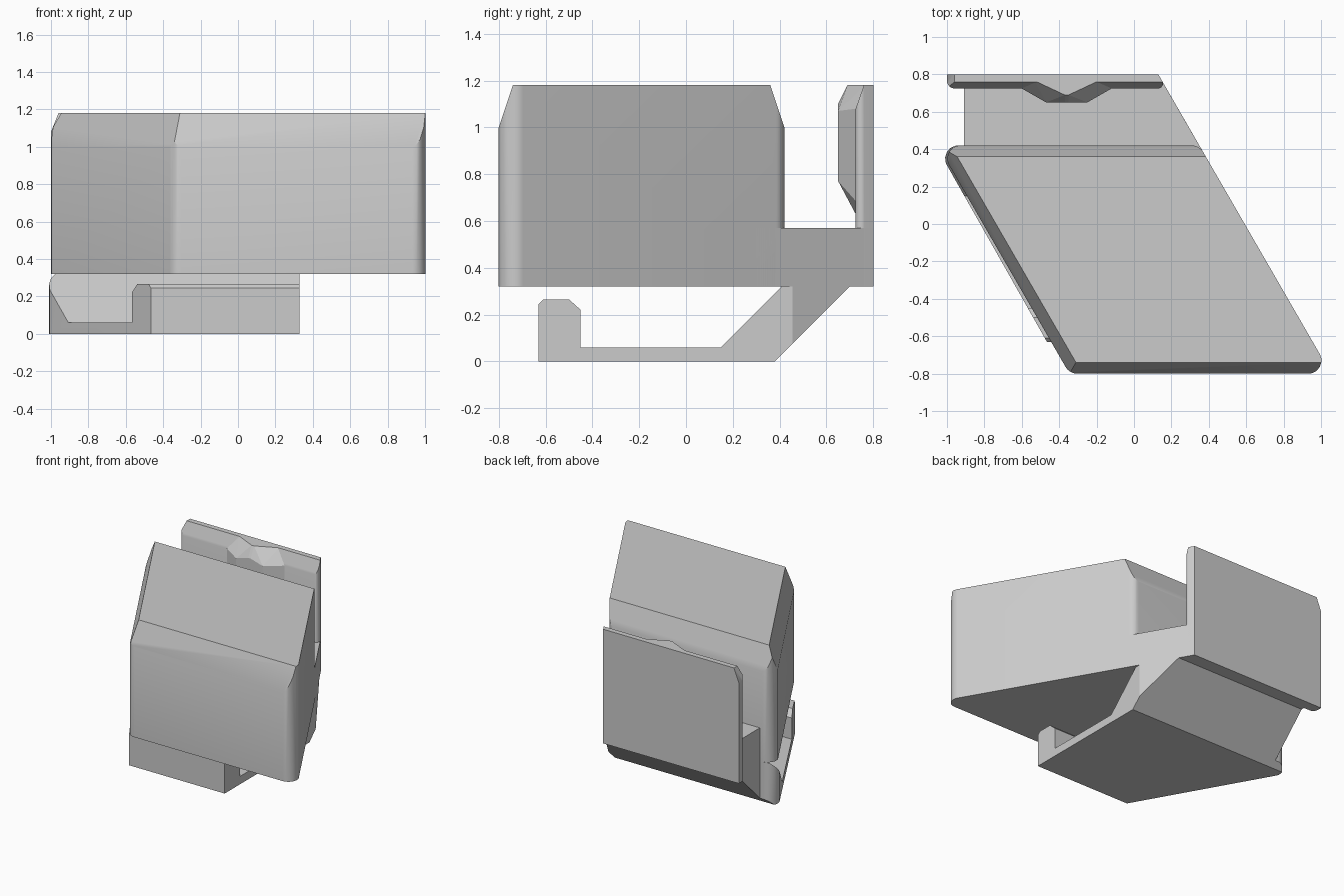
import bpy, bmesh, math
from mathutils import Vector

old = bpy.data.objects.get("Cube")
if old:
    bpy.data.objects.remove(old, do_unlink=True)

grey = bpy.data.materials.new("plain grey")
grey.use_nodes = True
grey.diffuse_color = (0.6, 0.6, 0.6, 1)
grey.node_tree.nodes["Principled BSDF"].inputs["Base Color"].default_value = (0.6, 0.6, 0.6, 1)

SLOPE = math.tan(math.radians(30))


def right_x(y):
    """Slanted right-hand wall shared by the block, bridge and plate."""
    return 0.13 + (0.8 - y) * SLOPE


def left_x(y):
    """Slanted left-hand wall of the block."""
    return -0.345 - (y + 0.8) * SLOPE


def rounded(corners, steps=8):
    """Plan outline from (x, y, radius) corners."""
    out = []
    for i, (x, y, r) in enumerate(corners):
        p = Vector((x, y))
        if not r:
            out.append(p)
            continue
        a = (Vector(corners[i - 1][:2]) - p).normalized()
        b = (Vector(corners[(i + 1) % len(corners)][:2]) - p).normalized()
        half = a.angle(b) / 2
        centre = p + (a + b).normalized() * r / math.sin(half)
        start = p + a * r / math.tan(half) - centre
        end = p + b * r / math.tan(half) - centre
        for k in range(steps + 1):
            t = k / steps
            out.append(centre + (start * (1 - t) + end * t).normalized() * r)
    return out


def finish(bm, name):
    bmesh.ops.recalc_face_normals(bm, faces=bm.faces)
    mesh = bpy.data.meshes.new(name)
    bm.to_mesh(mesh)
    bm.free()
    mesh.materials.append(grey)
    obj = bpy.data.objects.new(name, mesh)
    bpy.context.collection.objects.link(obj)
    return obj


def prism(points, direction):
    """Solid made by sweeping a flat outline along a direction."""
    bm = bmesh.new()
    face = bm.faces.new([bm.verts.new(p) for p in points])
    grown = bmesh.ops.extrude_face_region(bm, geom=[face])["geom"]
    verts = [v for v in grown if isinstance(v, bmesh.types.BMVert)]
    bmesh.ops.translate(bm, verts=verts, vec=direction)
    return bm


def plan_prism(outline, low, high):
    return prism([(p[0], p[1], low) for p in outline], (0, 0, high - low))


def chamfer(bm, point, normal):
    """Slice off everything beyond a plane and close the cut."""
    cut = bmesh.ops.bisect_plane(
        bm, geom=bm.verts[:] + bm.edges[:] + bm.faces[:],
        plane_co=point, plane_no=normal, clear_outer=True)["geom_cut"]
    edges = [e for e in cut if isinstance(e, bmesh.types.BMEdge)]
    bmesh.ops.edgeloop_fill(bm, edges=edges)


def smooth(obj):
    bpy.ops.object.select_all(action="DESELECT")
    obj.select_set(True)
    bpy.context.view_layer.objects.active = obj
    bpy.ops.object.shade_smooth_by_angle(angle=math.radians(25))


# Main block: rounded parallelogram with sloped front, back and left top edges
R = 0.07
bm = plan_prism(rounded([
    (left_x(-0.8), -0.8, R), (right_x(-0.8), -0.8, R),
    (right_x(0.42), 0.42, R), (left_x(0.42), 0.42, R)]), 0.32, 1.18)
chamfer(bm, (0, -0.8, 1.0), (0, -3, 1))
chamfer(bm, (0, 0.42, 1.0), (0, 3, 1))
chamfer(bm, (left_x(0), 0, 1.0),
        (-3 * math.cos(math.pi / 6), -3 * math.sin(math.pi / 6), 1))
smooth(finish(bm, "main_block"))

# Bridge joining the block to the back plate
finish(plan_prism([(-0.91, 0.3), (right_x(0.3), 0.3),
                   (right_x(0.8), 0.8), (-0.91, 0.8)], 0.32, 0.57), "bridge")

# Back plate with a sloped top front edge and left top corner
bm = plan_prism(rounded([
    (-1, 0.725, 0.04), (right_x(0.725), 0.725, 0.025),
    (right_x(0.8), 0.8, 0), (-1, 0.8, 0)]), 0.32, 1.18)
chamfer(bm, (0, 0.725, 1.08), (0, -0.1, 0.035))
chamfer(bm, (-1, 0.8, 1.08), (-0.1, 0, 0.04))
smooth(finish(bm, "back_plate"))

# Tapered ridge on the inner face of the plate
MID = -0.36
bm = bmesh.new()
for side in (-1, 1):
    for dx, y, z in ((0.11, 0.73, 0.62), (0.11, 0.65, 0.77), (0.11, 0.65, 1.07),
                     (0.25, 0.73, 0.68), (0.25, 0.73, 1.08), (0.17, 0.765, 1.18),
                     (0.01, 0.69, 1.18), (0.01, 0.65, 1.1)):
        bm.verts.new((MID + side * dx, y, z))
bmesh.ops.convex_hull(bm, input=bm.verts[:])
bmesh.ops.dissolve_limit(bm, angle_limit=0.02, verts=bm.verts[:], edges=bm.edges[:])
finish(bm, "plate_ridge")

# Lower clip: hooked side profile trimmed to the plan outline
profile = [(-0.63, 0), (0.38, 0), (0.70, 0.32), (0.41, 0.32), (0.15, 0.06),
           (-0.45, 0.06), (-0.45, 0.22), (-0.5, 0.265), (-0.61, 0.265), (-0.63, 0.245)]
clip = finish(prism([(-1.2, y, z) for y, z in profile], (2, 0, 0)), "lower_clip")
trim = finish(plan_prism(rounded([
    (-0.46, -0.64, 0), (0.33, -0.64, 0), (0.33, 0.454, 0), (right_x(0.81), 0.81, 0),
    (-0.91, 0.81, 0), (-0.91, 0.42, 0), (-1.06, 0.42, R)]), -0.1, 0.5), "clip_trim")
trim.hide_render = True
cut = clip.modifiers.new("trim", "BOOLEAN")
cut.operation = "INTERSECT"
cut.solver = "EXACT"
cut.object = trim
bpy.context.view_layer.objects.active = clip
bpy.ops.object.modifier_apply(modifier=cut.name)
bpy.data.objects.remove(trim, do_unlink=True)
smooth(clip)
